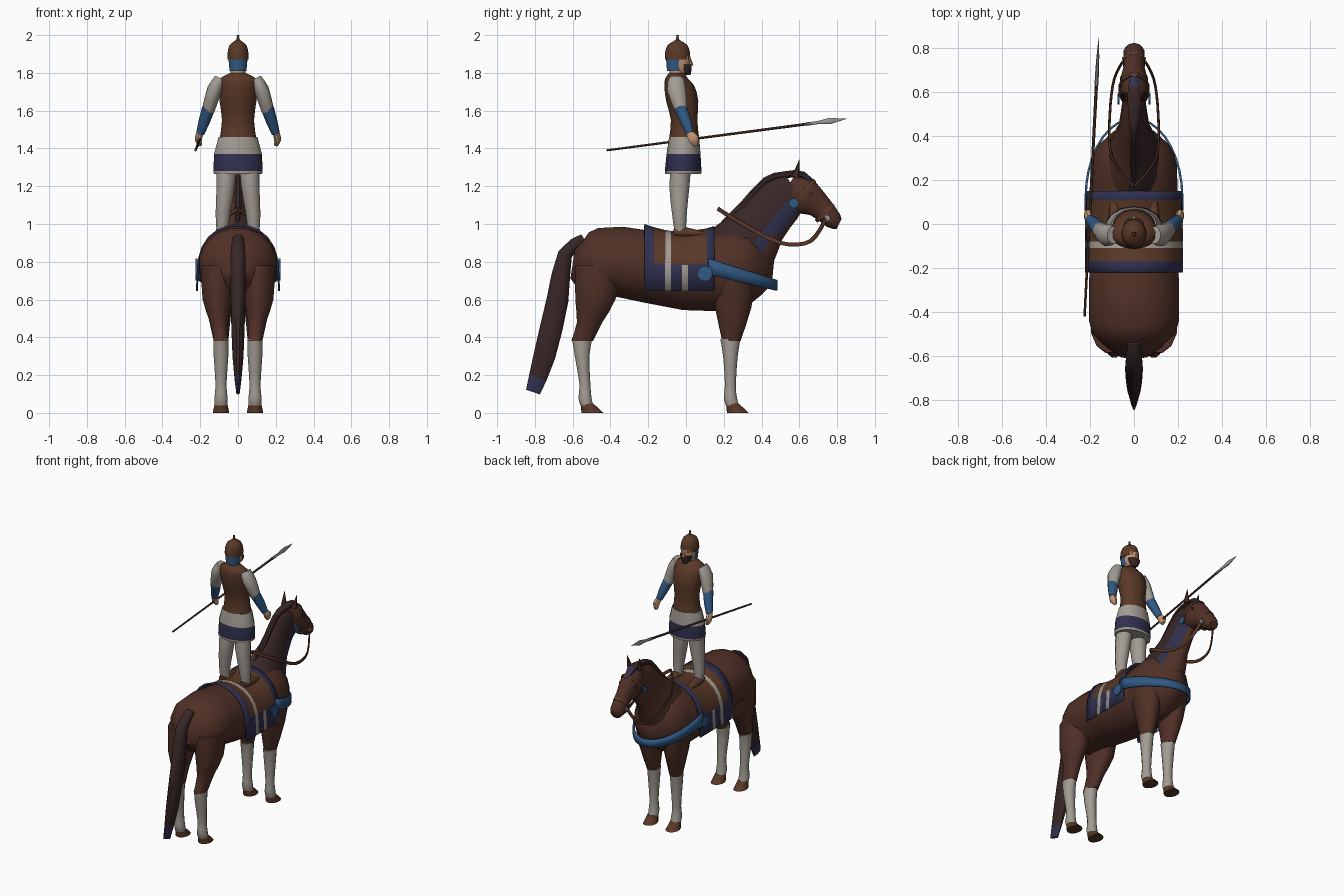
import bpy, math
from mathutils import Vector

if "Cube" in bpy.data.objects:
    bpy.data.objects.remove(bpy.data.objects["Cube"])

# Materials
def material(name, *colour):
    mat = bpy.data.materials.new(name)
    mat.use_nodes = True
    mat.diffuse_color = (*colour, 1)
    mat.node_tree.nodes["Principled BSDF"].inputs["Base Color"].default_value = (*colour, 1)
    return mat

coat = material("chestnut coat", .08, .03, .02)
dark = material("dark mane", .04, .02, .02)
navy = material("navy cloth", .03, .03, .08)
blue = material("blue cloth", .03, .1, .23)
linen = material("pale linen", .36, .33, .29)
skin = material("skin", .55, .3, .17)
leather = material("brown leather", .1, .04, .02)
wood = material("spear wood", .09, .05, .03)
steel = material("steel", .3, .3, .3)

ACROSS, UP = Vector((1, 0, 0)), Vector((0, 0, 1))
SIDES = {"left": 1, "right": -1}

def finish(name, verts, faces, mats, rule=None):
    mesh = bpy.data.meshes.new(name)
    mesh.from_pydata(verts, [], faces)
    part = bpy.data.objects.new(name, mesh)
    bpy.context.collection.objects.link(part)
    for mat in mats:
        mesh.materials.append(mat)
    if rule:
        for face in mesh.polygons:
            face.material_index = rule(face.center)
    bpy.ops.object.select_all(action='DESELECT')
    part.select_set(True)
    bpy.context.view_layer.objects.active = part
    bpy.ops.object.mode_set(mode='EDIT')
    bpy.ops.mesh.select_all(action='SELECT')
    bpy.ops.mesh.normals_make_consistent(inside=False)
    bpy.ops.object.mode_set(mode='OBJECT')
    bpy.ops.object.shade_smooth_by_angle(angle=math.radians(40))
    return part

def between(rings):
    """Insert one smoothly interpolated ring in every gap."""
    padded = [rings[0], *rings, rings[-1]]
    result = []
    for before, start, end, after in zip(padded, padded[1:], padded[2:], padded[3:]):
        result += [start, [(9 * (s + e) - b - a) / 16 for b, s, e, a in zip(before, start, end, after)]]
    return result + [rings[-1]]

def loft(name, rings, *mats, sides=12, axis=None, ref=ACROSS, rule=None, smooth=True, mirror=1):
    """Skin elliptical rings: x, y, z, radius along ref, other radius if different."""
    rings = [(*ring, ring[-1])[:5] for ring in rings]
    if smooth:
        rings = between(rings)
    points = [Vector((x * mirror, y, z)) for x, y, z, *radii in rings]
    verts, faces = [], []
    last = len(points) - 1
    for i, point in enumerate(points):
        along = axis or (points[min(i + 1, last)] - points[max(i - 1, 0)]).normalized()
        wide = (ref - along * ref.dot(along)).normalized()
        deep = along.cross(wide)
        for k in range(sides):
            turn = math.tau * (k + .5) / sides
            verts.append(point + wide * rings[i][3] * math.cos(turn) + deep * rings[i][4] * math.sin(turn))
    for base in range(0, last * sides, sides):
        for k in range(sides):
            j = (k + 1) % sides
            faces.append((base + k, base + j, base + sides + j, base + sides + k))
    faces += [tuple(range(sides)), tuple(range(last * sides, len(verts)))]
    return finish(name, verts, faces, mats, rule)

def midline(name, rings, *mats, **options):
    """Rings on the centre plane: y, z, half width, other radius."""
    loft(name, [(0, *ring) for ring in rings], *mats, **options)

def upright(name, rings, *mats, **options):
    """Level rings: z, y, half width, half depth."""
    midline(name, [(y, z, *radii) for z, y, *radii in rings], *mats, axis=UP, **options)

def pair(name, rings, *mats, **options):
    for tag, mirror in SIDES.items():
        loft(f"{tag}_{name}", rings, *mats, mirror=mirror, **options)

def studs(name, x, y, z, radius, mat):
    pair(name, [(x - .004, y, z, radius), (x + .004, y, z, radius)], mat, axis=ACROSS, ref=UP, smooth=False)

def sheet(name, rows, *mats, rule=None):
    width = len(rows[0])
    faces = [(i + k, i + k + 1, i + width + k + 1, i + width + k)
             for i in range(0, (len(rows) - 1) * width, width) for k in range(width - 1)]
    part = finish(name, [vert for row in rows for vert in row], faces, mats, rule)
    shell = part.modifiers.new("thickness", 'SOLIDIFY')
    shell.thickness, shell.offset = .01, 0

# Horse trunk, neck and head
midline("horse_body", [(-.6, .79, .07, .08), (-.5, .78, .19, .18), (-.35, .8, .21, .19), (0, .74, .2, .2),
                       (.25, .76, .2, .22), (.36, .75, .16, .18), (.46, .74, .04, .06)], coat, sides=16)

def neck_colour(spot):
    """The mane falls over the left side, with a navy fringe below."""
    height = spot.z - .87 - 1.26 * (spot.y - .3)
    if spot.x < -.02 or height < -.15:
        return 0
    return 1 if height > -.06 else 2

midline("horse_neck", [(.2, .76, .16, .19), (.3, .87, .13, .19), (.4, 1, .08, .14), (.5, 1.12, .06, .13),
                       (.58, 1.18, .05, .1)], coat, dark, navy, sides=16, rule=neck_colour)
midline("mane_crest", [(.2, 1, .01, .02), (.3, 1.1, .02), (.42, 1.23, .02), (.52, 1.26, .03, .02),
                       (.62, 1.26, .03, .02), (.7, 1.19, .01)],
        dark, navy, sides=8, rule=lambda spot: int(spot.y > .6))
midline("horse_head", [(.54, 1.2, .04, .06), (.62, 1.15, .07, .1), (.7, 1.1, .05, .07), (.78, 1.02, .05),
                       (.81, 1, .03)], coat)
midline("tail", [(-.54, .92, .03), (-.64, .84, .04), (-.68, .6, .04, .06), (-.75, .3, .03, .06),
                 (-.81, .11, .01, .04)], dark, navy, rule=lambda spot: int(spot.z < .22))
pair("ear", [(.04, .58, 1.25, .02), (.05, .6, 1.34, .001)], coat, sides=6, smooth=False)

# Legs with pale socks and hooves
pair("hind_thigh", [(.1, -.46, .78, .1, .13), (.11, -.48, .6, .08, .11), (.1, -.51, .48, .05, .07),
                    (.09, -.55, .38, .04, .06)], coat, axis=UP)
pair("front_thigh", [(.1, .25, .72, .1, .12), (.1, .25, .56, .07, .1), (.09, .24, .38, .04, .05)], coat, axis=UP)
for place, y, lean in (("hind", -.535, -.015), ("front", .235, 0)):
    pair(place + "_sock", [(.09, y + lean, .39, .04, .055), (.09, y + lean, .3, .04), (.09, y, .15, .03),
                           (.09, y, .08, .036), (.09, y + .01, .04, .035)], linen, axis=UP)
    pair(place + "_hoof", [(.09, y + .01, .05, .035), (.09, y + .04, 0, .045, .06)], leather, axis=UP, smooth=False)

# Bridle and reins
for name, y, z, width, height in (("noseband", .735, 1.06, .052, .067), ("cheek_strap", .61, 1.16, .072, .105)):
    midline(name, [(y - step, z + step, width, height) for step in (.007, -.007)], leather, smooth=False)
studs("bit", .05, .745, 1.03, .016, steel)
studs("cheek_boss", .07, .57, 1.11, .026, blue)
studs("eye", .06, .66, 1.16, .012, dark)
rein_path = [(.05, .74, 1.03), (.09, .66, .91), (.11, .5, .9), (.1, .3, 1), (0, .17, 1.08)]
pair("rein", [(*point, .012, .006) for point in between(rein_path)], leather, sides=6, ref=UP)

# Saddle cloth draped over the back, with border, seat panel and girth
def cloth_colour(spot):
    girth = -.11 < spot.y < -.08
    buckle = -.02 < spot.y < .01 and spot.z < .75
    if girth or buckle:
        return 2
    return 1 if -.17 < spot.y < .11 and spot.z > .79 else 0

def cloth_row(y):
    drop = .31 + (y + .02) ** 2
    angles = [math.radians(15 * step) for step in range(-6, 7)]
    return [(.218 * math.sin(a), y, .645 + drop * abs(math.cos(a)) ** .6) for a in angles]

sheet("saddle_cloth", [cloth_row(y) for y in (-.22, -.17, -.11, -.08, -.02, .01, .11, .15)],
      navy, leather, linen, rule=cloth_colour)
studs("girth_boss", .222, .1, .74, .04, blue)

# Breast collar sweeping round the chest
def collar_row(angle):
    front = math.cos(angle)
    middle = .775 - .1 * front
    half = .042 - .014 * front
    return [(.22 * math.sin(angle), .12 + .36 * front, middle + edge * half) for edge in (-1, 1)]

sheet("breast_collar", [collar_row(math.radians(10 * step)) for step in range(-9, 10)], blue)

# Rider clothing
upright("tunic", [(1.45, -.01, .1, .08), (1.55, -.01, .087, .07), (1.65, -.02, .1, .085), (1.73, -.035, .105, .08),
                  (1.77, -.05, .1, .06), (1.8, -.05, .04)], leather, sides=14)
upright("skirt", [(1.265, -.015, .13, .095), (1.28, -.015, .134, .097), (1.37, -.013, .13, .09), (1.46, -.01, .106, .08)],
        linen, navy, sides=14, smooth=False, rule=lambda spot: int(1.28 < spot.z < 1.37))

# Rider head and helmet
upright("neck", [(1.77, -.05, .04), (1.83, -.05, .04)], skin, smooth=False)
upright("face", [(1.8, -.025, .03), (1.83, -.03, .044, .05), (1.89, -.035, .05, .06)], skin)
upright("nose", [(1.84, .025, .01, .014), (1.88, .02, .005)], skin, sides=6, smooth=False)
upright("beard", [(1.79, .01, .015), (1.815, 0, .036, .03), (1.845, 0, .046, .03)], dark, smooth=False)
upright("neck_guard", [(1.81, -.06, .046, .042), (1.88, -.055, .053)], blue, smooth=False)
upright("helmet", [(1.87, -.045, .057, .067), (1.91, -.045, .056, .066), (1.95, -.045, .044, .05),
                   (1.975, -.045, .01), (2, -.045, .007)], leather, sides=14)

# Rider limbs
pair("sleeve", [(.095, -.05, 1.77, .03, .04), (.125, -.05, 1.71, .04, .052), (.158, -.025, 1.6, .034)], linen)
pair("bracer", [(.155, -.03, 1.615, .035), (.18, 0, 1.54, .03), (.2, .02, 1.48, .022)], blue)
pair("hand", [(.2, .015, 1.485, .017), (.21, .04, 1.45, .02, .03), (.2, .05, 1.415, .01)], skin, sides=8)
pair("trouser", [(.06, -.025, 1.32, .055), (.065, -.035, 1.2, .05, .055), (.08, -.035, 1.05, .04),
                 (.083, -.03, .95, .03)], linen, axis=UP)
pair("shoe", [(.083, -.065, .955, .025, .02), (.085, 0, .955, .035, .028), (.09, .1, .945, .018, .012)], leather)

# Spear held in the right hand
butt, tip = Vector((-.225, -.42, 1.39)), Vector((-.16, .85, 1.557))

def spear(part, mat, rings):
    loft(part, [(*butt.lerp(tip, along), *radii) for along, *radii in rings], mat, sides=8, smooth=False)

spear("spear_shaft", wood, [(0, .006), (.86, .008)])
spear("spear_head", steel, [(.83, .01), (.88, .009), (.93, .007, .018), (1, .001)])
